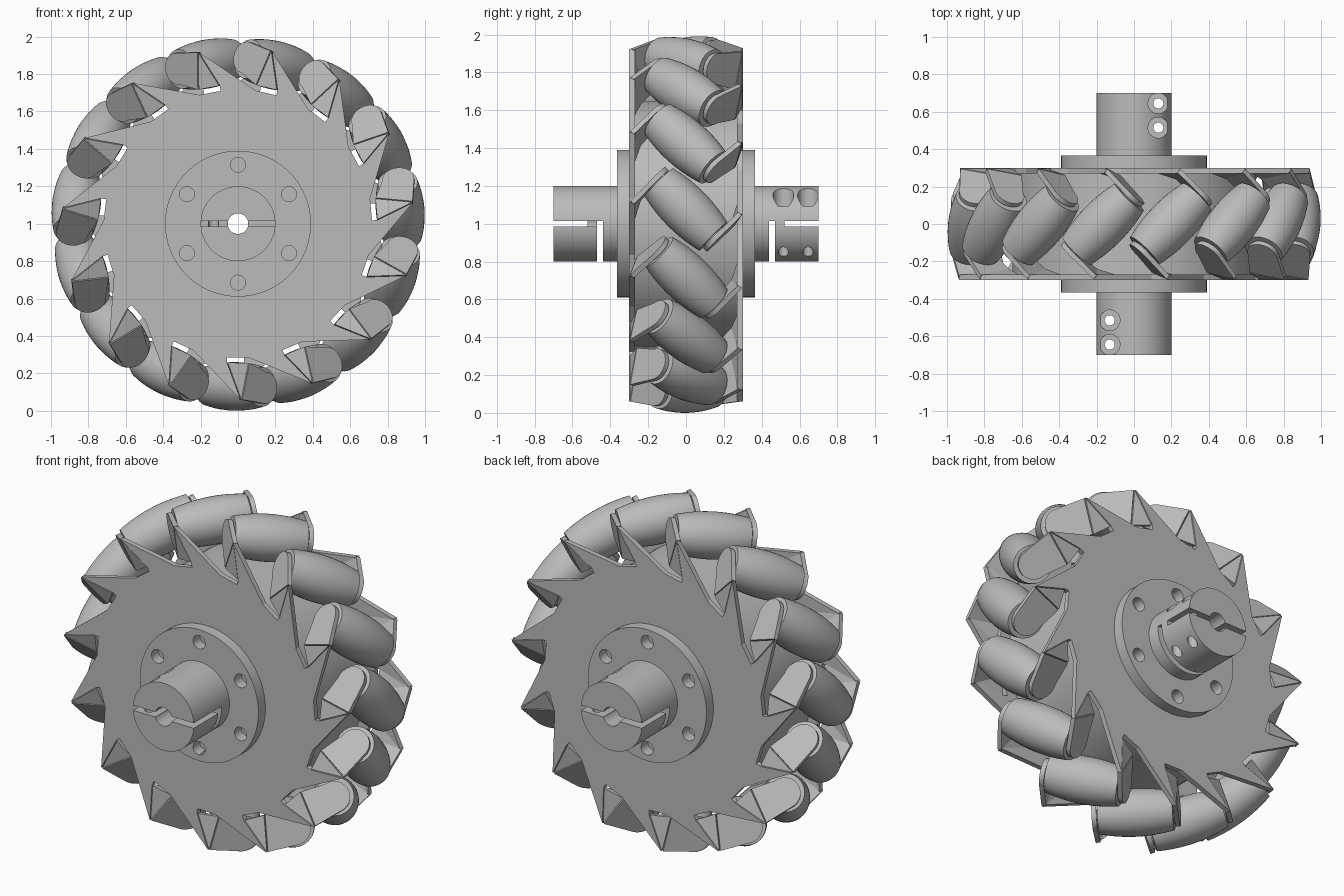
import bpy, bmesh
from math import pi, cos, sin, radians, sqrt
from mathutils import Matrix, Vector

cube = bpy.data.objects.get("Cube")
if cube:
    bpy.data.objects.remove(cube)

COUNT = 15
STEP = 2 * pi / COUNT
PHASE = radians(5)
R_AXIS = 0.87           # distance of roller axes from the wheel axis
SIDE_Y = -0.285         # middle of the front plate

steel = bpy.data.materials.new("grey metal")
steel.use_nodes = True
GREY = (0.5, 0.5, 0.5, 1)
steel.diffuse_color = GREY
steel.node_tree.nodes["Principled BSDF"].inputs["Base Color"].default_value = GREY


def make(name, bm):
    bmesh.ops.recalc_face_normals(bm, faces=bm.faces)
    mesh = bpy.data.meshes.new(name)
    bm.to_mesh(mesh)
    bm.free()
    mesh.materials.append(steel)
    ob = bpy.data.objects.new(name, mesh)
    bpy.context.collection.objects.link(ob)
    return ob


def activate(ob):
    bpy.ops.object.select_all(action='DESELECT')
    ob.select_set(True)
    bpy.context.view_layer.objects.active = ob


def smooth(ob):
    activate(ob)
    bpy.ops.object.shade_smooth_by_angle(angle=radians(30))


def lathe(name, profile, matrix, segments):
    """Spin (radius, height) pairs around local z, then place with matrix."""
    bm = bmesh.new()
    pts = [bm.verts.new((r, 0, h)) for r, h in profile]
    edges = [bm.edges.new(p) for p in zip(pts, pts[1:])]
    bmesh.ops.spin(bm, geom=pts + edges, cent=(0, 0, 0), axis=(0, 0, 1),
                   angle=2 * pi, steps=segments, use_duplicate=False)
    bmesh.ops.remove_doubles(bm, verts=bm.verts, dist=1e-4)
    bmesh.ops.transform(bm, matrix=matrix, verts=bm.verts)
    return make(name, bm)


def sheet(bm, points, thickness):
    """Solid plate centred on a flat outline of 3D points."""
    pts = [Vector(p) for p in points]
    normal = (pts[1] - pts[0]).cross(pts[2] - pts[0]).normalized() * thickness
    face = bm.faces.new([bm.verts.new(p - normal / 2) for p in pts])
    new = bmesh.ops.extrude_face_region(bm, geom=[face])["geom"]
    bmesh.ops.translate(bm, vec=normal,
                        verts=[g for g in new if isinstance(g, bmesh.types.BMVert)])


def cut(ob, cutter):
    mod = ob.modifiers.new("cut", 'BOOLEAN')
    mod.operation = 'DIFFERENCE'
    mod.solver = 'EXACT'
    mod.object = cutter
    cutter.hide_render = True
    activate(ob)
    bpy.ops.object.modifier_apply(modifier=mod.name)
    bpy.data.objects.remove(cutter)


def rod(start, end, radius):
    start, end = Vector(start), Vector(end)
    turn = (end - start).to_track_quat('Z', 'Y').to_matrix().to_4x4()
    bm = bmesh.new()
    bmesh.ops.create_cone(bm, cap_ends=True, segments=32, radius1=radius, radius2=radius,
                          depth=(end - start).length,
                          matrix=Matrix.Translation((start + end) / 2) @ turn)
    return make("cutter", bm)


def box(low, high):
    low, high = Vector(low), Vector(high)
    bm = bmesh.new()
    bmesh.ops.create_cube(bm, size=1, matrix=Matrix.Translation((low + high) / 2)
                          @ Matrix.Diagonal((high - low).to_4d()))
    return make("cutter", bm)


def bore():
    return rod((0, -1, 0), (0, 1, 0), 0.055)


def frame(angle, back=False):
    m = Matrix.Translation((0, 0, 1)) @ Matrix.Rotation(-angle, 4, 'Y')
    return m @ Matrix.Rotation(pi, 4, 'X') if back else m


def copies(ob, matrices):
    """Place the object at the first matrix and linked copies at the rest."""
    for i, m in enumerate(matrices):
        new = ob if i == 0 else ob.copy()
        if i:
            bpy.context.collection.objects.link(new)
        new.matrix_world = m


# Hub: drum, flanges and clamp shafts in one turned body
half = [(0.65, 0.27), (0.39, 0.27), (0.39, 0.365), (0.2, 0.365), (0.2, 0.7), (0, 0.7)]
profile = [(r, -h) for r, h in reversed(half)] + half
hub = lathe("hub", profile, Matrix.Rotation(-pi / 2, 4, 'X'), 96)
cut(hub, bore())
for s in (-1, 1):
    # bolt holes in the flange
    for k in range(6):
        a = pi / 2 + k * pi / 3
        x, z = 0.315 * cos(a), 0.315 * sin(a)
        cut(hub, rod((x, s * 0.29, z), (x, s * 0.4, z), 0.04))
    # clamp screw holes with counterbores
    for y in (0.515, 0.645):
        cut(hub, rod((s * 0.13, s * y, 0.09), (s * 0.13, s * y, 0.3), 0.055))
        cut(hub, rod((s * 0.13, s * y, -0.3), (s * 0.13, s * y, 0.2), 0.027))
    # clamp slits
    y0, y1 = sorted((s * 0.52, s * 0.75))
    cut(hub, box((-0.25, y0, -0.015), (0.25, y1, 0.015)))
    y0, y1 = sorted((s * 0.44, s * 0.53))
    x0, x1 = sorted((0, -s * 0.25))
    cut(hub, box((x0, y0, -0.015), (x1, y1, 0.015)))
    y0, y1 = sorted((s * 0.44, s * 0.47))
    cut(hub, box((-0.25, y0, -0.25), (0.25, y1, 0.015)))
smooth(hub)
hub.matrix_world = Matrix.Translation((0, 0, 1))

# Side plate: saw-toothed disc with a relief notch at every tooth
tooth = [(0.94, 0.03), (0.745, -0.045), (0.715, -0.045), (0.715, 0.07)]
outline = []
for k in range(COUNT):
    c, s = cos(k * STEP), sin(k * STEP)
    outline += [(u * c - v * s, SIDE_Y, u * s + v * c) for u, v in tooth]
bm = bmesh.new()
sheet(bm, outline, 0.03)
plate = make("side_plate", bm)
cut(plate, bore())
copies(plate, [frame(PHASE), frame(PHASE, True)])

# Bent bracket: slanted gusset and a round-ended tab square to the roller axis
tip = Vector((0.94, SIDE_Y, 0.03))
root = Vector((0.745, SIDE_Y, -0.045))
bend = Vector((0.745, -0.25, 0.065))
eye = Vector((0.875, -0.16, 0.155))
along = Vector((0, 1, 1)).normalized()
arc = [eye + 0.085 * (Vector((cos(f), 0, 0)) + sin(f) * along)
       for f in (i * pi / 16 for i in range(17))]
bm = bmesh.new()
sheet(bm, [tip, root, bend], 0.026)
sheet(bm, [tip] + arc + [bend], 0.026)
bracket = make("roller_bracket", bm)
smooth(bracket)
copies(bracket, [frame(PHASE + k * STEP, back) for k in range(COUNT) for back in (False, True)])

# Barrel rollers on 45 degree axles
L = 0.203
barrel = [(0.13 - 0.024 * (i / 8) ** 2, L * i / 8) for i in range(-8, 9)]
axle = [(0.07, L), (0.07, 0.23), (0, 0.23)]
profile = [(r, -h) for r, h in reversed(axle)] + barrel + axle
d = 1 / sqrt(2)
tilt = Matrix(((1, 0, 0, R_AXIS), (0, d, -d, 0), (0, d, d, 0), (0, 0, 0, 1)))
roller = lathe("roller", profile, tilt, 40)
smooth(roller)
copies(roller, [frame(PHASE + k * STEP) for k in range(COUNT)])
bpy.ops.object.select_all(action='DESELECT')
